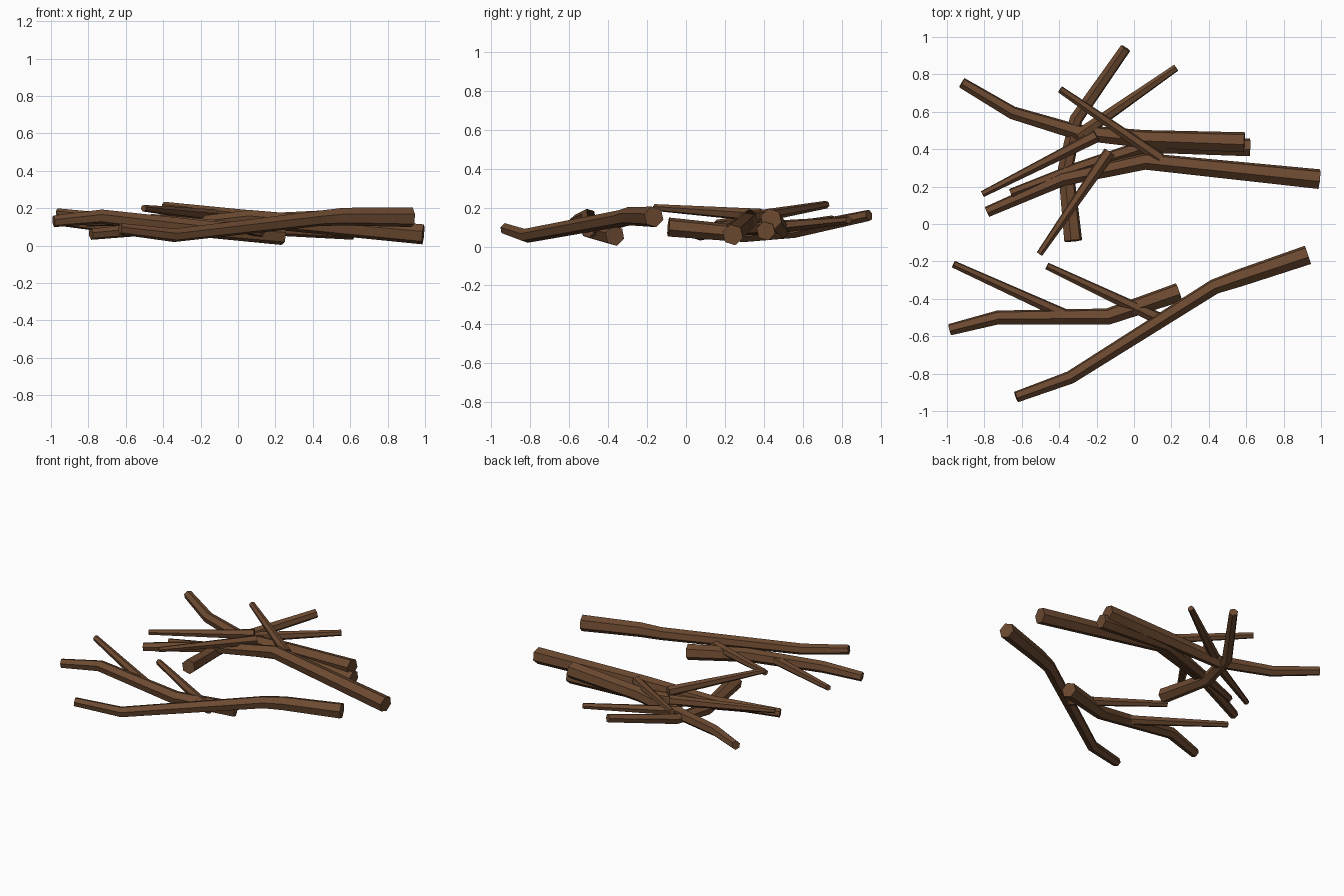
import bpy, bmesh, math
from mathutils import Vector

cube = bpy.data.objects.get("Cube")
if cube:
    bpy.data.objects.remove(cube, do_unlink=True)

SIDES = 6

bark = bpy.data.materials.new("brown bark")
bark.use_nodes = True
colour = (0.15, 0.068, 0.03, 1)
bark.diffuse_color = colour
bark.node_tree.nodes["Principled BSDF"].inputs["Base Color"].default_value = colour


def stick(name, path, thin, thick, turn=0.3):
    """Tapered, bent six-sided stick swept along a path, closed at both ends."""
    points = [Vector(p) for p in path]
    last = len(points) - 1
    bm = bmesh.new()
    rings = []
    for i, p in enumerate(points):
        along = (points[min(i + 1, last)] - points[max(i - 1, 0)]).normalized()
        side = along.cross(Vector((0, 0, 1))).normalized()
        up = side.cross(along)
        r = thin + (thick - thin) * i / last
        ring = []
        for k in range(SIDES):
            a = turn + math.tau * k / SIDES
            ring.append(bm.verts.new(p + r * (side * math.cos(a) + up * math.sin(a))))
        rings.append(ring)
    for a, b in zip(rings, rings[1:]):
        for k in range(SIDES):
            n = (k + 1) % SIDES
            bm.faces.new((a[k], a[n], b[n], b[k]))
    bm.faces.new(rings[0])
    bm.faces.new(rings[-1])
    bmesh.ops.recalc_face_normals(bm, faces=bm.faces)
    mesh = bpy.data.meshes.new(name)
    bm.to_mesh(mesh)
    bm.free()
    mesh.materials.append(bark)
    obj = bpy.data.objects.new(name, mesh)
    bpy.context.collection.objects.link(obj)
    bpy.ops.object.select_all(action='DESELECT')
    obj.select_set(True)
    bpy.context.view_layer.objects.active = obj
    bpy.ops.object.shade_smooth_by_angle(angle=math.radians(40))


# Front pair of branches, with two twigs on the second
stick("front_branch", [(-.63, -.925, .09), (-.34, -.82, .055),
                       (.43, -.335, .145), (.56, -.29, .155), (.93, -.165, .152)], .031, .054)
stick("left_branch", [(-.985, -.565, .13), (-.73, -.5, .155),
                      (-.14, -.495, .085), (.24, -.365, .055)], .032, .053)
stick("left_branch_twig", [(-.965, -.215, .18), (-.36, -.49, .11)], .02, .033)
stick("middle_twig", [(-.465, -.225, .15), (.13, -.505, .08)], .02, .035)

# Crossing pile of branches at the back
stick("right_branch", [(-.785, .065, .06), (-.38, .24, .1),
                       (.06, .335, .145), (.99, .24, .06)], .03, .055)
stick("back_branch", [(-.92, .755, .13), (-.65, .595, .1),
                      (-.3, .49, .085), (.05, .455, .12), (.59, .437, .14)], .03, .056)
stick("inner_branch", [(-.66, .165, .09), (-.3, .3, .09),
                       (.08, .42, .1), (.62, .41, .08)], .024, .05)
stick("cross_branch", [(-.045, .94, .16), (-.31, .56, .08),
                       (-.365, .3, .065), (-.325, -.09, .1)], .03, .05)

# Loose twigs lying over the pile
stick("west_twig", [(-.81, .16, .12), (-.2, .47, .15)], .018, .035)
stick("east_twig", [(.225, .835, .135), (-.3, .47, .1)], .02, .035)
stick("south_twig", [(-.505, -.16, .2), (-.13, .385, .16)], .018, .035)
stick("north_twig", [(-.395, .72, .215), (.14, .35, .15)], .02, .033)
